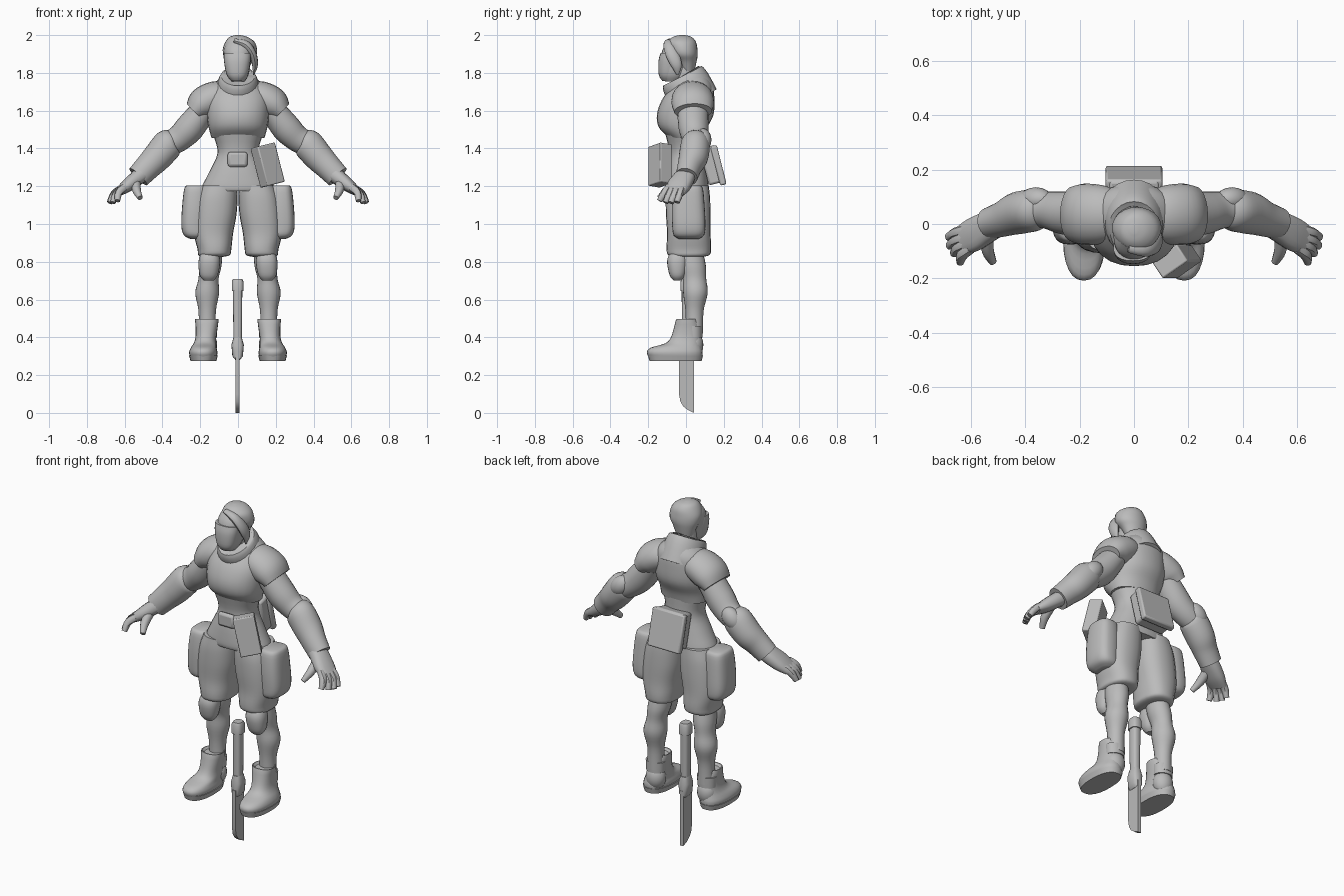
import bpy, bmesh, math
from mathutils import Vector, Matrix

grey = bpy.data.materials.new("plain_grey")
grey.diffuse_color = (0.5, 0.5, 0.5, 1)


def finish(name, bm, mirror=False, bevel=0, angle=40):
    """Turn a bmesh into a shaded object, mirrored across x when asked."""
    bmesh.ops.recalc_face_normals(bm, faces=bm.faces)
    me = bpy.data.meshes.new(name)
    bm.to_mesh(me)
    bm.free()
    me.materials.append(grey)
    ob = bpy.data.objects.new(name, me)
    bpy.context.collection.objects.link(ob)
    bpy.ops.object.select_all(action='DESELECT')
    bpy.context.view_layer.objects.active = ob
    ob.select_set(True)
    bpy.ops.object.shade_smooth_by_angle(angle=math.radians(angle))
    if bevel:
        m = ob.modifiers.new("bevel", 'BEVEL')
        m.width, m.segments = bevel, 2
    if mirror:
        ob.modifiers.new("mirror", 'MIRROR').use_mirror_merge = False
    return ob


def spline(a, b, c, d, t):
    return 0.5 * (2*b + (c - a)*t + (2*a - 5*b + 4*c - d)*t*t + (3*b - a - 3*c + d)*t**3)


def loft(name, rings, mirror=False, level=True, square=2.0, sides=24, steps=4):
    """Smooth skin through rings (x, y, z, rx, ry); level rings lie flat,
    the others stand square to the path."""
    n = len(rings)
    pts = []
    for i in range(n - 1):
        q = [rings[max(0, min(n - 1, i + k))] for k in (-1, 0, 1, 2)]
        for s in range(steps):
            pts.append([spline(*v, s / steps) for v in zip(*q)])
    pts.append(list(rings[-1]))
    bm = bmesh.new()
    loops = []
    for i, p in enumerate(pts):
        t = Vector((0, 0, 1))
        if not level:
            a, b = pts[max(0, i - 1)], pts[min(len(pts) - 1, i + 1)]
            t = (Vector(b[:3]) - Vector(a[:3])).normalized()
        u = (Vector((0, 1, 0)) - t * t.y).normalized()
        v = u.cross(t)
        ring = []
        for k in range(sides):
            w = 2 * math.pi * k / sides
            c, s = math.cos(w), math.sin(w)
            c = math.copysign(abs(c) ** (2 / square), c)
            s = math.copysign(abs(s) ** (2 / square), s)
            ring.append(bm.verts.new(Vector(p[:3]) + v * c * max(p[3], .002) + u * s * max(p[4], .002)))
        loops.append(ring)
    for a, b in zip(loops, loops[1:]):
        for k in range(sides):
            j = (k + 1) % sides
            bm.faces.new((a[k], a[j], b[j], b[k]))
    bm.faces.new(loops[0])
    bm.faces.new(loops[-1])
    return finish(name, bm, mirror)


def box(name, loc, size, rot=Matrix(), bevel=0.012):
    bm = bmesh.new()
    bmesh.ops.create_cube(bm, size=1)
    bm.transform(Matrix.Translation(loc) @ rot @ Matrix.Diagonal((*size, 1)))
    return finish(name, bm, bevel=bevel, angle=30)


def ball(name, loc, size, rot=Matrix(), mirror=False):
    bm = bmesh.new()
    bmesh.ops.create_uvsphere(bm, u_segments=20, v_segments=12, radius=1)
    bm.transform(Matrix.Translation(loc) @ rot @ Matrix.Diagonal((*size, 1)))
    return finish(name, bm, mirror)


# Torso: waist and hips, then vest over them
loft("waist", [(0, .008, 1.175, .185, .108), (0, .007, 1.2, .19, .112), (0, .005, 1.28, .15, .105),
               (0, .005, 1.38, .108, .094), (0, -.005, 1.48, .135, .105)], square=2.2)
loft("vest", [(0, .005, 1.455, .14, .092), (0, -.015, 1.51, .155, .128), (0, -.004, 1.58, .165, .15),
              (0, .012, 1.66, .165, .138), (0, .035, 1.73, .138, .108), (0, .04, 1.78, .085, .075)], square=2.2)
# Collar: open ring leaning forward
loft("collar", [(0, .055, 1.65, .115, .125), (0, .005, 1.735, .110, .128), (0, -.02, 1.778, .094, .118),
                (0, -.019, 1.777, .076, .096), (0, .0, 1.745, .062, .08)], level=False, steps=3)

# Head, mask and hair
loft("neck", [(0, .01, 1.68, .06, .06), (0, -.012, 1.85, .052, .055)])
loft("face", [(0, -.075, 1.755, .035, .035), (0, -.068, 1.79, .056, .066), (0, -.06, 1.85, .066, .076),
              (0, -.045, 1.92, .075, .08), (0, -.03, 1.97, .055, .06)], square=2.2)
loft("mask", [(-.004, -.09, 1.757, .032, .035), (-.004, -.09, 1.79, .056, .054),
              (-.004, -.088, 1.86, .07, .058), (-.004, -.085, 1.905, .072, .05)], square=2.4)
loft("hair", [(.002, .01, 1.81, .05, .035), (.005, .003, 1.86, .07, .053), (.01, -.008, 1.895, .088, .07),
              (.01, -.016, 1.93, .09, .076), (.01, -.022, 1.965, .076, .074), (.003, -.02, 1.99, .048, .05),
              (0, -.02, 2.0, .012, .015)])
loft("side_lock", [(-.02, -.085, 1.97, .012, .02), (.04, -.09, 1.95, .022, .03), (.078, -.073, 1.90, .02, .035),
                   (.09, -.05, 1.84, .015, .028), (.082, -.045, 1.79, .003, .006)], level=False, sides=12)

# Shoulder guards and arms
loft("shoulder_guard", [(.06, .035, 1.675, .075, .09), (.12, .035, 1.67, .086, .108), (.185, .036, 1.637, .086, .112),
                        (.228, .038, 1.596, .06, .1)], True, False)
loft("upper_arm", [(.17, .035, 1.62, .065, .082), (.25, .04, 1.515, .077, .08), (.31, .05, 1.455, .07, .07),
                   (.37, .055, 1.42, .066, .062)], True, False)
loft("forearm", [(.335, .05, 1.447, .05, .06), (.365, .05, 1.427, .08, .076), (.425, .04, 1.357, .078, .078),
                 (.475, .02, 1.305, .07, .066), (.528, .003, 1.25, .064, .058)], True, False)
ball("elbow_pad", (.36, .09, 1.445), (.07, .045, .05), Matrix.Rotation(.8, 4, 'Y'), True)

# Hands
loft("palm", [(.50, .005, 1.27, .042, .05), (.545, -.015, 1.235, .04, .058), (.59, -.04, 1.20, .034, .062),
              (.632, -.06, 1.17, .022, .054)], True, False, 2.5, 16)
for i, tip in enumerate([(.638, -.14, 1.122), (.662, -.108, 1.113), (.678, -.08, 1.112), (.681, -.048, 1.115)]):
    base = Vector((.60, -.09 + .025 * i, 1.195))
    mid = base.lerp(Vector(tip), .5) + Vector((.012, 0, .008))
    loft(f"finger_{i + 1}", [(*base, .021, .019), (*mid, .02, .019), (*tip, .014, .015)], True, False, 2.3, 10)
loft("thumb", [(.54, -.035, 1.225, .025, .027), (.537, -.095, 1.18, .023, .024), (.518, -.14, 1.138, .014, .015)],
     True, False, 2, 10)

# Trousers and side pockets
loft("trouser_leg", [(.098, .01, 1.205, .095, .11), (.11, .01, 1.14, .108, .117), (.12, .012, 1.05, .112, .118),
                     (.13, .015, .95, .104, .115), (.125, .015, .87, .09, .118), (.127, .015, .835, .083, .108),
                     (.14, .015, .825, .05, .06)], True, square=2.4)
loft("side_pocket", [(.225, .012, 1.205, .045, .06), (.225, .012, 1.185, .06, .078), (.23, .012, 1.09, .066, .087),
                     (.235, .015, .99, .065, .088), (.228, .015, .94, .058, .08), (.22, .015, .92, .03, .05)],
     True, square=2.9)

# Lower legs and knee pads
loft("lower_leg", [(.14, .02, .86, .056, .068), (.147, .035, .78, .06, .07), (.156, .045, .71, .053, .062),
                   (.163, .05, .635, .063, .065), (.163, .045, .54, .046, .048), (.163, .045, .42, .045, .045)], True)
loft("knee_pad", [(.155, -.045, .70, .025, .02), (.155, -.045, .73, .048, .042), (.152, -.045, .80, .057, .055),
                  (.15, -.04, .845, .045, .045), (.15, -.035, .855, .02, .02)], True, square=2.3)

# Boots: low foot, front shaft, heel band and ankle band
loft("boot", [(.183, -.055, .29, .07, .14), (.184, -.06, .32, .075, .148), (.182, -.052, .345, .068, .135),
              (.175, -.015, .368, .06, .095), (.17, .0, .40, .055, .08), (.166, .006, .45, .058, .07),
              (.165, .005, .497, .062, .056), (.165, .01, .485, .047, .045)], True, square=2.3, steps=3)
loft("sole", [(.183, -.055, .275, .068, .138), (.183, -.056, .305, .077, .146)], True, square=2.4, steps=2)
ball("heel_band", (.166, .04, .36), (.056, .052, .07), mirror=True)
loft("ankle_cuff", [(.166, .042, .40, .054, .045), (.166, .042, .46, .057, .046)], True, steps=2)

# Pouches and belt buckle
tilt = Matrix.Rotation(-.25, 4, 'Y') @ Matrix.Rotation(.6, 4, 'Z')
box("front_pouch", (.157, -.137, 1.312), (.115, .075, .215), tilt, .006)
lean = Matrix.Rotation(.25, 4, 'X')
box("back_pouch", (0, .14, 1.312), (.185, .09, .2), lean)
box("back_pouch_flap", (0, .172, 1.31), (.208, .035, .212), lean, .008)
box("buckle", (-.002, -.1, 1.342), (.105, .03, .08), bevel=.015)

# Knife: handle, collar and curved blade
loft("knife_handle", [(-.002, .005, .37, .022, .026), (-.002, .005, .66, .025, .028)], square=3, steps=1, sides=16)
loft("knife_pommel", [(-.002, .005, .645, .031, .034), (-.002, .005, .695, .031, .034),
                      (-.002, .005, .71, .024, .027)], square=3, steps=1, sides=16)
loft("knife_guard", [(-.002, .005, .28, .012, .036), (-.002, .005, .30, .028, .038), (-.002, .005, .36, .033, .038),
                     (-.002, .005, .40, .022, .03)], square=3, steps=1, sides=16)
bm = bmesh.new()
outline = [(-.037, .32), (-.037, .10), (-.03, .06), (-.015, .035), (.01, .015), (.043, 0), (.043, .32)]
blade = bm.faces.new([bm.verts.new((-.013, y, z)) for y, z in outline])
out = bmesh.ops.extrude_face_region(bm, geom=[blade])
bmesh.ops.translate(bm, vec=(.022, 0, 0), verts=[g for g in out["geom"] if isinstance(g, bmesh.types.BMVert)])
finish("knife_blade", bm, angle=30)
